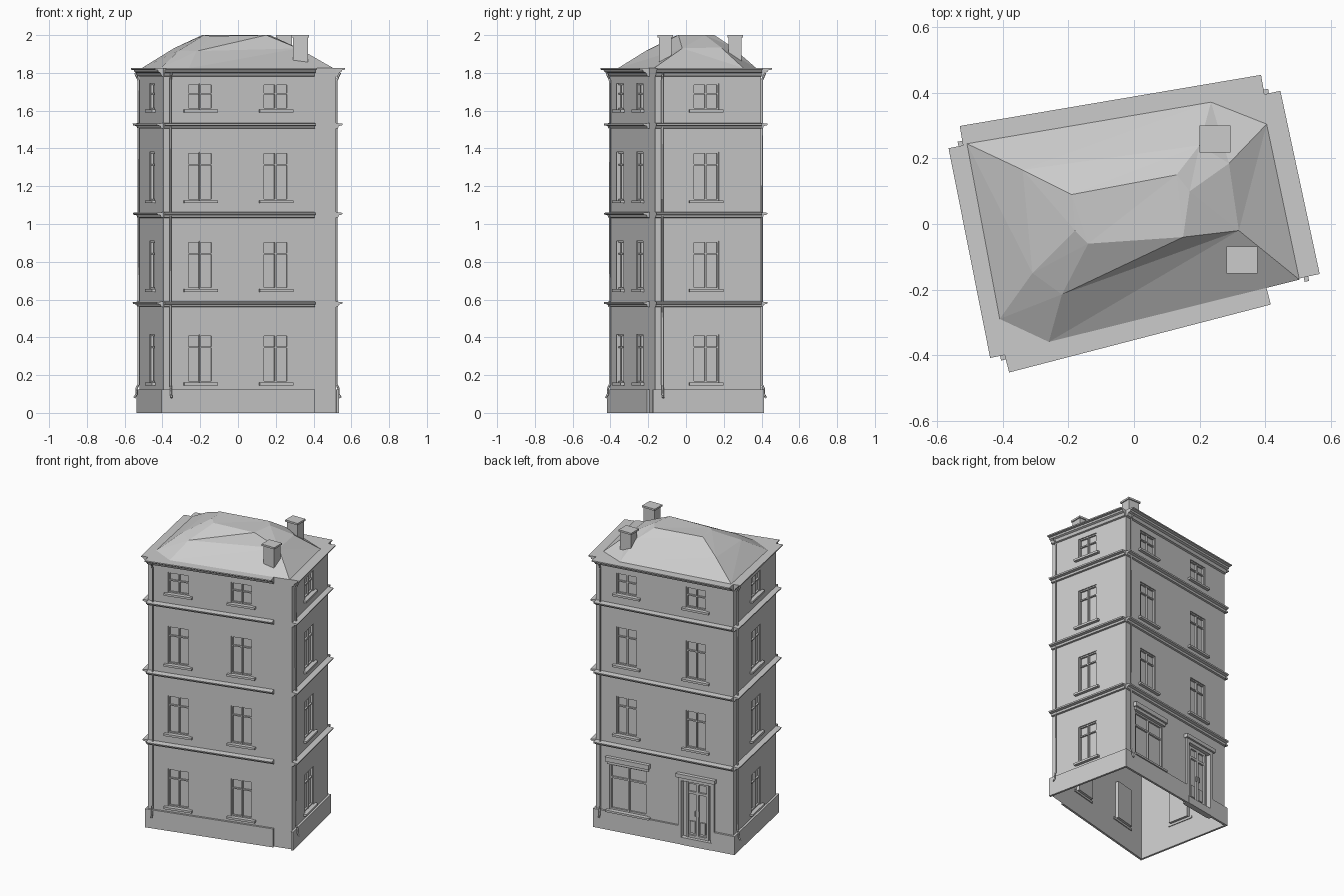
import bpy, bmesh, math
from mathutils import Matrix, Vector

if "Cube" in bpy.data.objects:
    bpy.data.objects.remove(bpy.data.objects["Cube"])

# wall corners, counter-clockwise seen from above
A, B, C, D = (-0.395, -0.40), (0.518, -0.163), (0.398, 0.396), (-0.522, 0.24)
EAVE = 1.825


def finish(bm, name, mat=None):
    if mat:
        bm.transform(mat)
    me = bpy.data.meshes.new(name)
    bm.to_mesh(me)
    bm.free()
    ob = bpy.data.objects.new(name, me)
    bpy.context.collection.objects.link(ob)
    return ob


def box(bm, x0, x1, y0, y1, z0, z1):
    m = Matrix.Translation(((x0 + x1) / 2, (y0 + y1) / 2, (z0 + z1) / 2))
    m = m @ Matrix.Diagonal((x1 - x0, y1 - y0, z1 - z0, 1))
    bmesh.ops.create_cube(bm, size=1, matrix=m)


def strip(bm, profile, u0, u1, z):
    """Extrude an (outward, height) profile along the wall."""
    a = [bm.verts.new((u0, -o, z + h)) for o, h in profile]
    b = [bm.verts.new((u1, -o, z + h)) for o, h in profile]
    n = len(a)
    for i in range(n):
        j = (i + 1) % n
        bm.faces.new((a[i], b[i], b[j], a[j]))
    bm.faces.new(a)
    bm.faces.new(b[::-1])
    bmesh.ops.recalc_face_normals(bm, faces=bm.faces[:])


def wall_sheet(name, mat, length, holes):
    """Thin wall with openings and their reveals."""
    bm = bmesh.new()
    us = sorted({0, length} | {h[0] for h in holes} | {h[1] for h in holes})
    zs = sorted({0, EAVE} | {h[2] for h in holes} | {h[3] for h in holes})
    for u0, u1 in zip(us, us[1:]):
        for z0, z1 in zip(zs, zs[1:]):
            cu, cz = (u0 + u1) / 2, (z0 + z1) / 2
            if any(h[0] < cu < h[1] and h[2] < cz < h[3] for h in holes):
                continue
            bm.faces.new([bm.verts.new(p) for p in
                          ((u0, 0, z0), (u1, 0, z0), (u1, 0, z1), (u0, 0, z1))])
    for u0, u1, z0, z1 in holes:
        c = [(u0, z0), (u1, z0), (u1, z1), (u0, z1)]
        for i in range(4):
            p, q = c[i], c[(i + 1) % 4]
            bm.faces.new([bm.verts.new(v) for v in
                          ((p[0], 0, p[1]), (q[0], 0, q[1]),
                           (q[0], 0.022, q[1]), (p[0], 0.022, p[1]))])
    bmesh.ops.remove_doubles(bm, verts=bm.verts[:], dist=1e-5)
    finish(bm, name, mat)


def window(bm, u0, u1, z0, z1, t=0.008, transom=0.72):
    """Pane, frame and glazing bars set into an opening."""
    box(bm, u0, u1, 0.018, 0.022, z0, z1)
    for a, b in ((u0, u0 + t), (u1 - t, u1), ((u0 + u1 - t) / 2, (u0 + u1 + t) / 2)):
        box(bm, a, b, 0.006, 0.018, z0, z1)
    zt = z0 + (z1 - z0) * transom
    for a, b in ((z0, z0 + t), (z1 - t, z1), (zt - t / 2, zt + t / 2)):
        box(bm, u0, u1, 0.007, 0.018, a, b)


def pipe(name, mat, u):
    """Downpipe with kicked-out foot and an offset head."""
    cu = bpy.data.curves.new(name, 'CURVE')
    cu.dimensions = '3D'
    cu.bevel_depth, cu.bevel_resolution, cu.use_fill_caps = 0.006, 0, True
    pts = [(-0.034, 0.08), (-0.022, 0.10), (-0.022, 0.13), (-0.012, 0.15),
           (-0.012, 1.76), (-0.03, 1.80)]
    s = cu.splines.new('POLY')
    s.points.add(len(pts) - 1)
    for p, (v, z) in zip(s.points, pts):
        p.co = (u, v, z, 1)
    ob = bpy.data.objects.new(name, cu)
    ob.matrix_world = mat
    bpy.context.collection.objects.link(ob)


COURSE = [(0, -0.02), (0.012, -0.018), (0.016, -0.006), (0.034, -0.003), (0.036, 0.006), (0, 0.01)]
CORNICE = [(0, -0.045), (0.012, -0.042), (0.02, -0.025), (0.034, -0.02), (0.038, -0.01), (0.056, -0.008),
           (0.056, 0), (0, 0)]
FLOORS = [(0.16, 0.415), (0.655, 0.91), (1.125, 1.38), (1.605, 1.745)]

# name, start, end, window centres (fraction), first window floor, trim length
WALLS = [("front", A, B, (0.214, 0.652), 0, 0.875, 0.055),
         ("right", B, C, (0.48,), 0, 1.0, 0.05),
         ("back", C, D, (0.226, 0.73), 1, 1.0, 0.06),
         ("left", D, A, (0.53,), 0, 1.0, 0.045)]

for name, p, q, cents, first, frac, eave in WALLS:
    d = Vector((q[0] - p[0], q[1] - p[1], 0))
    L = d.length
    d.normalize()
    mat = Matrix(((d.x, -d.y, 0, p[0]), (d.y, d.x, 0, p[1]), (0, 0, 1, 0), (0, 0, 0, 1)))
    holes = [(c * L - 0.07, c * L + 0.07, z0, z1) for c in cents for z0, z1 in FLOORS[first:]]

    # windows and sills
    wb, sb = bmesh.new(), bmesh.new()
    for u0, u1, z0, z1 in holes:
        window(wb, u0, u1, z0, z1, transom=0.74 if z1 - z0 > 0.2 else 0.6)
        box(sb, u0 - 0.022, u1 + 0.022, -0.02, 0.006, z0 - 0.014, z0)
    finish(wb, name + "_windows", mat)
    finish(sb, name + "_sills", mat)

    plinth = [(0, frac * L)]
    if name == "back":
        shop = (0.10 * L, 0.375 * L, 0.135, 0.445)
        door = (0.62 * L, 0.85 * L, 0.05, 0.44)
        holes += [shop, door]
        plinth = [(0, door[0] - 0.015), (door[1] + 0.015, L)]
        # shop window with surround and hood
        bm = bmesh.new()
        window(bm, *shop, t=0.011, transom=0.7)
        box(bm, shop[0] - 0.02, shop[1] + 0.02, -0.024, 0, 0.465, 0.495)
        box(bm, shop[0] - 0.012, shop[1] + 0.012, -0.012, 0, 0.445, 0.465)
        box(bm, shop[0] - 0.02, shop[1] + 0.02, -0.022, 0.006, 0.122, 0.135)
        finish(bm, "shop_window", mat)
        # double door with side posts, fanlight, hood and step
        bm = bmesh.new()
        u0, u1, z0, z1 = door
        box(bm, u0, u1, 0.018, 0.022, z0, z1)
        for a, b in ((u0 - 0.015, u0 + 0.008), (u1 - 0.008, u1 + 0.015)):
            box(bm, a, b, -0.014, 0.018, 0, z1)
        box(bm, u0 - 0.015, u1 + 0.015, -0.014, 0.018, z1 - 0.008, z1 + 0.015)
        box(bm, u0 - 0.025, u1 + 0.025, -0.026, 0, z1 + 0.015, z1 + 0.04)
        box(bm, u0, u1, -0.016, 0.022, 0, z0)
        finish(bm, "door_surround", mat)
        bm = bmesh.new()
        window(bm, u0 + 0.03, u1 - 0.03, z0, z1 - 0.01, t=0.016, transom=0.8)
        mid = (u0 + u1) / 2
        for s in (-1, 1):
            box(bm, mid + s * 0.035 - 0.017, mid + s * 0.035 + 0.017, 0.010, 0.018, z0 + 0.03, z0 + 0.11)
            box(bm, mid + s * 0.012 - 0.003, mid + s * 0.012 + 0.003, 0, 0.008, 0.2, 0.235)
        finish(bm, "double_door", mat)
    wall_sheet(name + "_wall", mat, L, holes)

    # plinth, string courses, cornice
    bm = bmesh.new()
    for a, b in plinth:
        e0 = 0.014 if a == 0 else 0
        e1 = 0.014 if b == L else 0
        box(bm, a - e0, b + e1, -0.014, 0, 0, 0.125)
    finish(bm, name + "_plinth", mat)
    bm = bmesh.new()
    for z in (0.58, 1.053, 1.525):
        strip(bm, COURSE, 0, frac * L, z)
    finish(bm, name + "_string_courses", mat)
    bm = bmesh.new()
    strip(bm, [(o * eave / 0.056, h) for o, h in CORNICE], 0, frac * L, EAVE)
    finish(bm, name + "_cornice", mat)
    pipe(name + "_downpipe", mat, 0.036)

# flat deck under the roof
bm = bmesh.new()
bm.faces.new([bm.verts.new((x, y, EAVE)) for x, y in (A, B, C, D)])
finish(bm, "roof_deck")

# faceted hipped roof lofted through three rings
rings = [
    [(-0.41, -0.29, EAVE), (-0.26, -0.36, EAVE), (0.505, -0.17, EAVE),
     (0.405, 0.305, EAVE), (0.235, 0.372, EAVE), (-0.51, 0.245, EAVE)],
    [(-0.31, -0.15, 1.92), (-0.22, -0.215, 1.915), (0.32, -0.02, 1.93),
     (0.29, 0.185, 1.935), (0.20, 0.24, 1.94), (-0.34, 0.165, 1.93)],
    [(-0.18, -0.02, 2.0), (-0.14, -0.06, 1.995), (0.15, -0.04, 2.0),
     (0.17, 0.10, 2.0), (0.13, 0.15, 2.0), (-0.19, 0.09, 2.0)]]
bm = bmesh.new()
rv = [[bm.verts.new(p) for p in r] for r in rings]
for lo, hi in zip(rv, rv[1:]):
    for i in range(6):
        j = (i + 1) % 6
        bm.faces.new((lo[i], lo[j], hi[j], hi[i]))
bm.faces.new(rv[-1])
bmesh.ops.triangulate(bm, faces=bm.faces[:])
finish(bm, "roof")

# chimneys with a thin overhanging cap
for i, (x, y) in enumerate(((0.247, 0.26), (0.33, -0.11))):
    bm = bmesh.new()
    box(bm, x - 0.04, x + 0.04, y - 0.034, y + 0.034, 1.85, 1.99)
    box(bm, x - 0.047, x + 0.047, y - 0.041, y + 0.041, 1.988, 2.0)
    finish(bm, f"chimney_{i + 1}")
